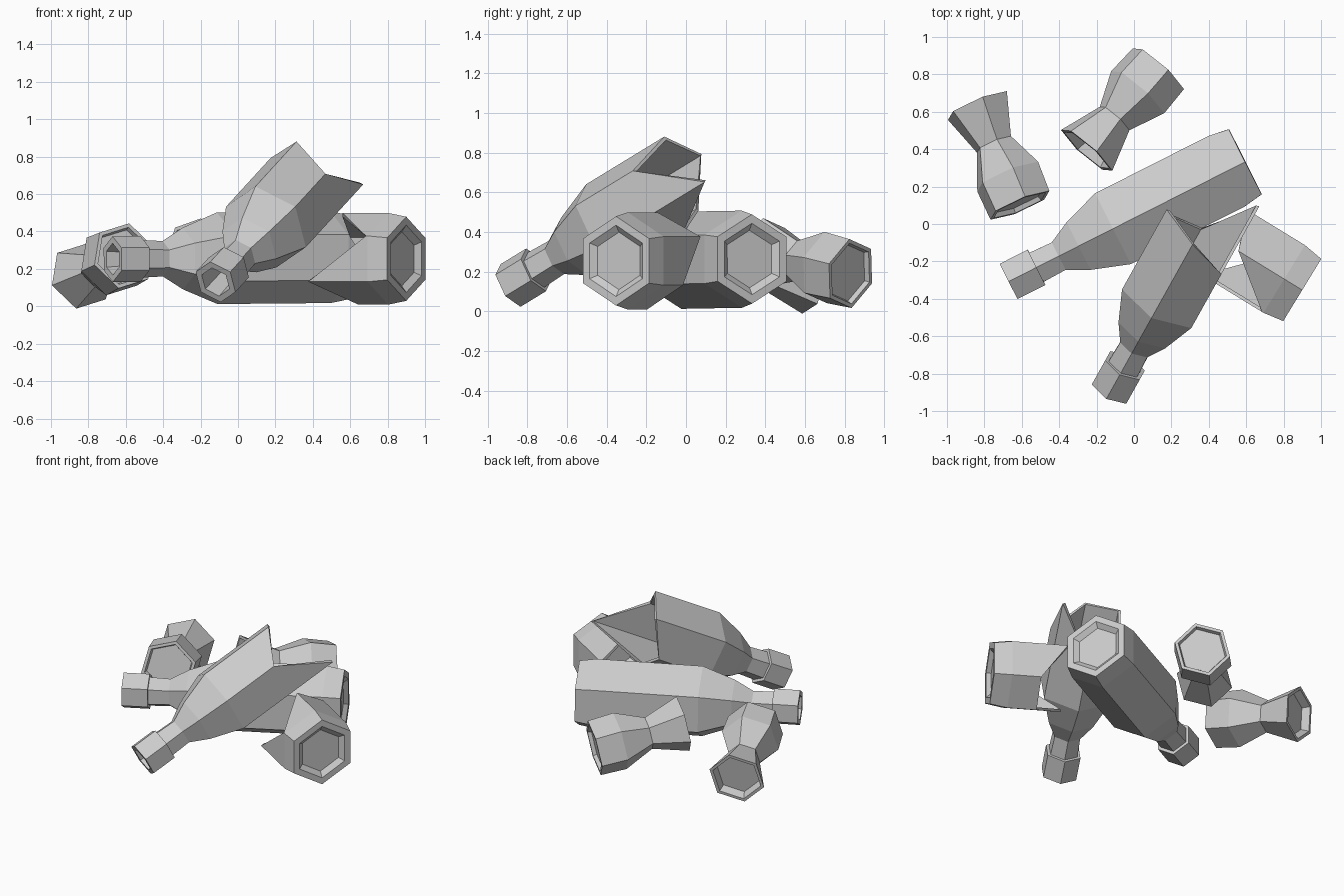
import bpy, bmesh, math
from mathutils import Vector

if "Cube" in bpy.data.objects:
    bpy.data.objects.remove(bpy.data.objects["Cube"])

grey = bpy.data.materials.new("stone grey")
grey.diffuse_color = (0.6, 0.6, 0.6, 1)
grey.use_nodes = True
grey.node_tree.nodes["Principled BSDF"].inputs["Base Color"].default_value = grey.diffuse_color


def hex_lathe(name, origin, axis, profile, roll=0, closed=False):
    """Six-sided tube along axis. Profile: (distance, radius) rings;
    a distance may be a list of six values for a jagged edge."""
    o, d = Vector(origin), Vector(axis).normalized()
    side = d.cross(Vector((0, 0, 1))).normalized()
    up = side.cross(d)
    bm = bmesh.new()
    rings = []
    for t, r in profile:
        ring = []
        for k in range(6):
            a = math.radians(60 * k + roll)
            dist = t[k] if isinstance(t, list) else t
            ring.append(bm.verts.new(o + d * dist + (up * math.cos(a) + side * math.sin(a)) * r))
        rings.append(ring)
    pairs = list(zip(rings, rings[1:]))
    if closed:
        pairs.append((rings[-1], rings[0]))
    else:
        bm.faces.new(rings[0])
        bm.faces.new(rings[-1])
    for p, q in pairs:
        for k in range(6):
            n = (k + 1) % 6
            bm.faces.new((p[k], p[n], q[n], q[k]))
    bmesh.ops.recalc_face_normals(bm, faces=bm.faces)
    me = bpy.data.meshes.new(name)
    bm.to_mesh(me)
    bm.free()
    me.materials.append(grey)
    ob = bpy.data.objects.new(name, me)
    bpy.context.collection.objects.link(ob)
    return ob


# Shared bottle sections: lip and neck, shoulder, recessed base
neck = [(0, .085), (0, .122), (.167, .122), (.167, .1), (.3, .095), (.42, .165), (.626, .245)]
base = [(1.305, .245), (1.418, .225), (1.418, .18), (1.39, .145)]

# Whole bottle lying flat
hex_lathe("whole_bottle", (-.67, -.307, .252), (.89, .45, .008),
          [(.12, .07)] + neck + base)

# Broken bottle top with jagged shards, leaning on the whole bottle
jag = [1.137, 1.0, 1.34, .99, 1.03, 1.18]
hex_lathe("broken_bottle_top", (-.12, -.885, .13), (.43, .77, .47),
          [(jag, .225), (.626, .225), (.42, .145), (.3, .075)] + neck + [(jag, .245)],
          closed=True)

# Broken bottle bottom with jagged shards
jag = [1.018, 1.295, .933, 1.118, 1.118, .948]
hex_lathe("broken_bottle_bottom", (-.31, .387, .254), (.85, -.52, 0),
          [(1.37, .2), (1.3, .225), (jag, .225), (jag, .245)] + base)

# Two waisted goblets tipped over
goblet = [(.025, .15), (0, .16), (0, .182), (.17, .188), (.36, .105),
          (.59, .182), (.59, .16), (.54, .14)]
hex_lathe("goblet_right", (.13, .83, .19), (-.65, -.74, .18), goblet, roll=-14)
hex_lathe("goblet_left", (-.61, .10, .27), (-.23, .54, -.11), goblet, roll=14)
